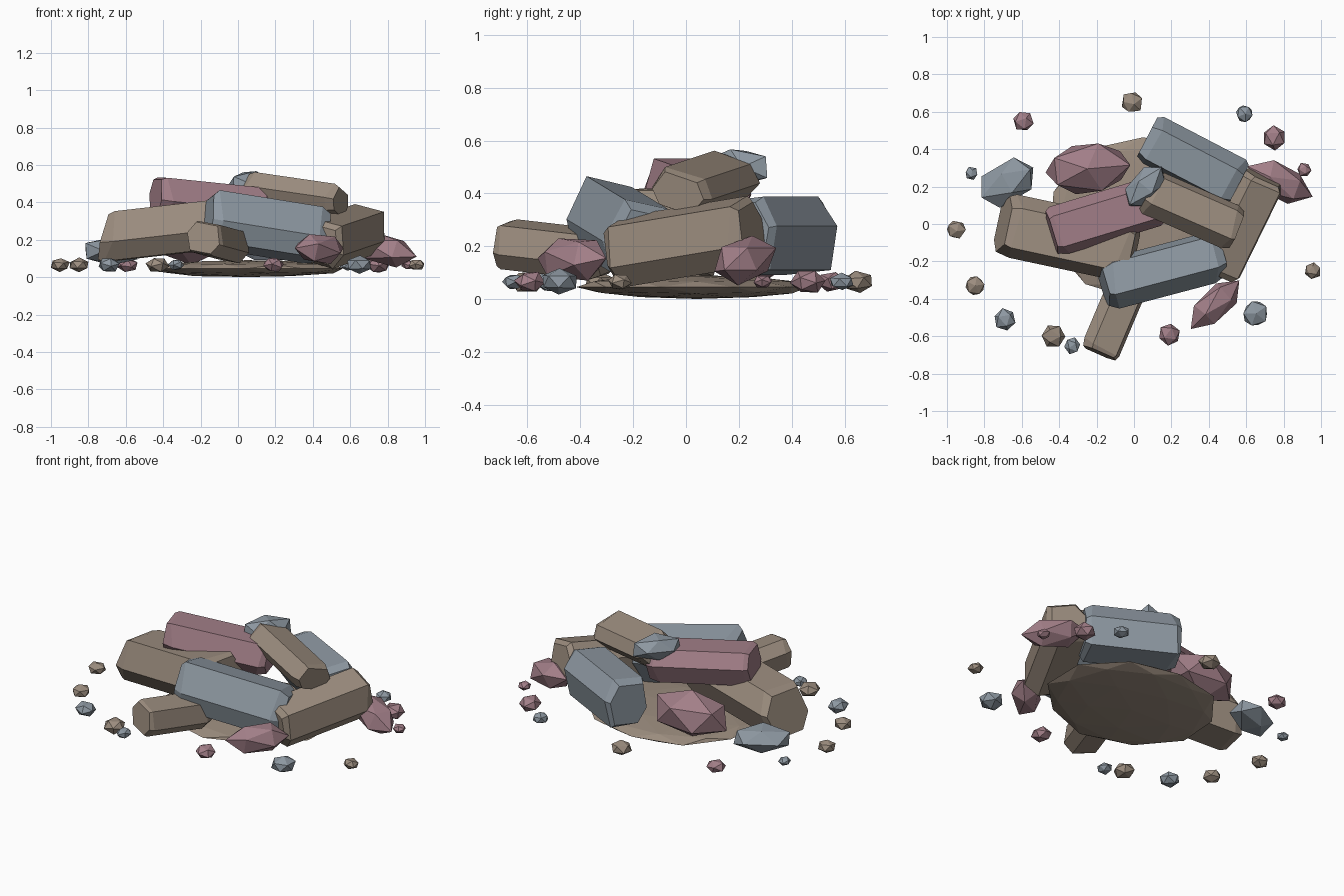
import bpy, bmesh, random
from math import cos, sin, radians
from mathutils import Vector, Matrix

if "Cube" in bpy.data.objects:
    bpy.data.objects.remove(bpy.data.objects["Cube"])

random.seed(4)

def material(name, rgb):
    m = bpy.data.materials.new(name)
    m.diffuse_color = (*rgb, 1)
    m.use_nodes = True
    m.node_tree.nodes["Principled BSDF"].inputs["Base Color"].default_value = m.diffuse_color
    return m

BROWN = material("brown_stone", (0.33, 0.265, 0.21))
BLUE = material("blue_stone", (0.27, 0.315, 0.36))
PINK = material("pink_stone", (0.36, 0.21, 0.245))

def finish(bm, name, mat):
    bmesh.ops.recalc_face_normals(bm, faces=bm.faces)
    me = bpy.data.meshes.new(name)
    bm.to_mesh(me)
    bm.free()
    me.materials.append(mat)
    bpy.context.collection.objects.link(bpy.data.objects.new(name, me))

def slab(name, mat, p0, p1, w, h, roll=0, ends=(.8, .8), lean=0):
    """Six-sided stone prism with bevelled, uneven ends; lean slopes the first end."""
    p0, p1 = Vector(p0), Vector(p1)
    d = p1 - p0
    side = Vector((-d.y, d.x, 0)).normalized()
    up = d.normalized().cross(side)
    profile = [(-.5, -.12), (-.3, -.5), (.32, -.5), (.5, .08), (.3, .5), (-.34, .5)]
    c, s = cos(radians(roll)), sin(radians(roll))
    bm = bmesh.new()
    rings = []
    for t, k in ((0, ends[0]), (.07, 1), (.93, 1), (1, ends[1])):
        ring = []
        for a, b in profile:
            slip = random.uniform(-.035, .035) if k == 1 else 0
            slip += b * lean if t < .5 else 0
            a, b = a * w * k, b * h * k
            ring.append(bm.verts.new(p0 + d * (t + slip) + side * (a * c - b * s) + up * (a * s + b * c)))
        rings.append(ring)
    for r, q in zip(rings, rings[1:]):
        for i in range(6):
            j = (i + 1) % 6
            bm.faces.new((r[i], r[j], q[j], q[i]))
    bm.faces.new(rings[0])
    bm.faces.new(rings[-1])
    finish(bm, name, mat)

def rock(name, mat, centre, size, yaw=0, pitch=0, tilt=58, level=1, jitter=.07):
    """Faceted ellipsoid stone; tilt turns the facets before stretching."""
    bm = bmesh.new()
    bmesh.ops.create_icosphere(bm, subdivisions=level, radius=1)
    bmesh.ops.rotate(bm, verts=bm.verts, matrix=Matrix.Rotation(radians(tilt), 3, 'Y'))
    for v in bm.verts:
        v.co *= 1 + random.uniform(-jitter, jitter)
    m = (Matrix.Translation(centre) @ Matrix.Rotation(radians(yaw), 4, 'Z')
         @ Matrix.Rotation(radians(pitch), 4, 'Y') @ Matrix.Diagonal((*size, 1)))
    bm.transform(m)
    finish(bm, name, mat)

# flat stone footing
rock("base_stone", BROWN, (.05, .04, .046), (.52, .44, .046), tilt=0, level=2, jitter=.045)

# large slabs, lower tier
slab("front_blue_slab", BLUE, (-.16, -.33, .315), (.465, -.165, .215), .27, .28, -12)
slab("left_slab", BROWN, (-.70, .0, .215), (0, -.15, .295), .34, .26, 0, (.9, .9), .12)
slab("right_slab", BROWN, (.44, -.26, .175), (.69, .25, .26), .27, .24, 14)
slab("back_blue_slab", BLUE, (.07, .465, .24), (.56, .21, .24), .28, .28, 6, (.85, .85))
slab("front_small_slab", BROWN, (-.185, -.69, .21), (-.02, -.3, .165), .22, .17, 10, (.9, .8))

# slabs on top of the heap
slab("top_pink_slab", PINK, (-.44, -.045, .435), (.14, .13, .375), .27, .2, 0, (.88, .85))
slab("top_brown_slab", BROWN, (.07, .18, .47), (.55, -.03, .40), .25, .15, -18, (.85, .85))

# medium faceted stones
rock("top_blue_stone", BLUE, (.06, .2, .5), (.155, .09, .075), 50)
rock("back_pink_stone", PINK, (-.25, .295, .21), (.245, .145, .135), 5, tilt=0)
rock("left_blue_stone", BLUE, (-.68, .22, .14), (.18, .11, .08), 30)
rock("right_pink_stone", PINK, (.785, .225, .15), (.19, .10, .09), -25, 12, tilt=90)
rock("front_pink_stone", PINK, (.435, -.43, .155), (.18, .085, .09), 45, tilt=90)

# ring of pebbles
pebbles = [
    (BROWN, -.01, .65, .057), (PINK, -.59, .55, .053), (BLUE, .59, .59, .045),
    (PINK, .75, .46, .063), (PINK, .91, .29, .036), (BLUE, -.87, .27, .034),
    (BROWN, -.95, -.03, .05), (BROWN, -.85, -.33, .05), (BLUE, -.69, -.51, .056),
    (BROWN, -.43, -.6, .06), (BLUE, -.33, -.65, .042), (PINK, .19, -.59, .056),
    (BLUE, .65, -.48, .067), (BROWN, .955, -.25, .043),
]
for i, (mat, x, y, r) in enumerate(pebbles):
    rock(f"pebble_{i + 1}", mat, (x, y, .066), (r * 1.08, r * 1.08, r * .74),
         random.uniform(0, 360), tilt=random.uniform(0, 60))
